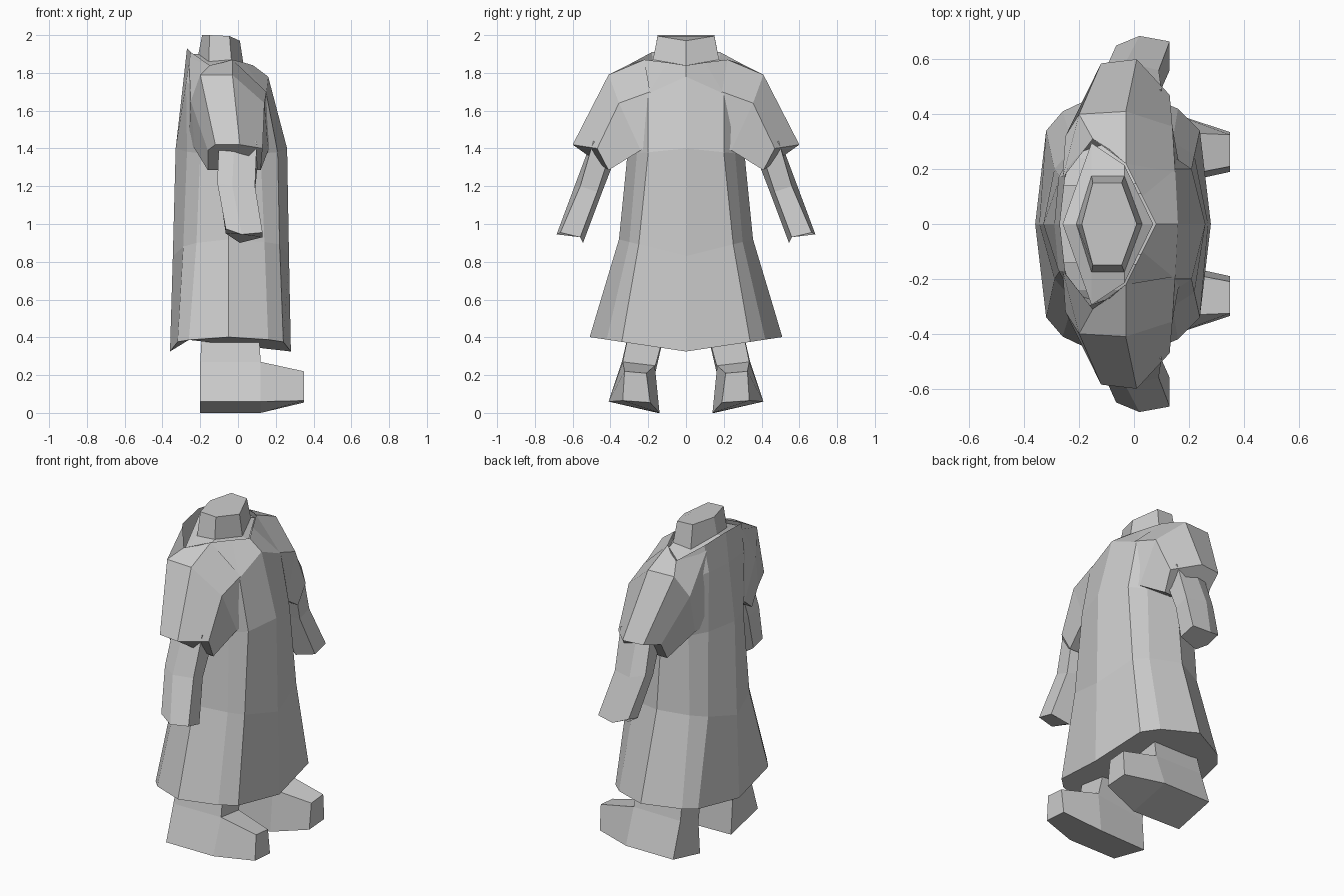
import bpy, bmesh


def loft(name, rings, cap_start=True, cap_end=True, mirror=False):
    """Skin a stack of equal-length point rings; optionally mirror across y."""
    bm = bmesh.new()
    vs = [[bm.verts.new(p) for p in r] for r in rings]
    n = len(rings[0])
    for a, b in zip(vs, vs[1:]):
        for i in range(n):
            j = (i + 1) % n
            bm.faces.new((a[i], a[j], b[j], b[i]))
    if cap_start:
        bm.faces.new(vs[0][::-1])
    if cap_end:
        bm.faces.new(vs[-1])
    bmesh.ops.recalc_face_normals(bm, faces=bm.faces)
    mesh = bpy.data.meshes.new(name)
    bm.to_mesh(mesh)
    bm.free()
    ob = bpy.data.objects.new(name, mesh)
    bpy.context.collection.objects.link(ob)
    if mirror:
        m = ob.modifiers.new("mirror", 'MIRROR')
        m.use_axis = (False, True, False)
        m.use_mirror_merge = False
    return ob


def full(half):
    """Complete a ring from its +y half (first and last points on y = 0)."""
    return half + [(x, -y, z) for x, y, z in half[-2:0:-1]]


def level(points, z, slope):
    """Half ring whose height rises with the distance from the centre."""
    return [(x, y, z + slope * y) for x, y in points]


# robe: hem, skirt, waist, chest, neckline
hem = level([(.28, 0), (.24, .34), (.16, .42), (-.05, .51), (-.26, .41), (-.32, .34), (-.36, 0)], .325, .15)
skirt = level([(.27, 0), (.22, .25), (.14, .3), (-.05, .355), (-.22, .28), (-.29, .2), (-.345, 0)], .83, .25)
waist = level([(.26, 0), (.21, .2), (.12, .26), (-.05, .31), (-.2, .26), (-.27, .17), (-.33, 0)], 1.4, -.1)
chest = [(.16, 0, 1.78), (.15, .2, 1.69), (.08, .29, 1.69), (-.05, .35, 1.72),
         (-.2, .31, 1.72), (-.275, .17, 1.75), (-.29, 0, 1.75)]
neckline = [(.08, 0, 1.84), (.03, .1, 1.855), (-.03, .22, 1.87), (-.09, .27, 1.855),
            (-.15, .31, 1.84), (-.25, .18, 1.91), (-.27, 0, 1.93)]
loft("robe", [full(r) for r in (hem, skirt, waist, chest, neckline)], cap_end=False)

# neck with the collar lining that fills the neckline
lining = [(.07, 0, 1.825), (-.035, .215, 1.855), (-.155, .295, 1.825), (-.26, 0, 1.9)]
neck_base = [(.03, 0, 1.84), (-.035, .175, 1.87), (-.155, .175, 1.86), (-.21, 0, 1.9)]
neck_top = [(.01, 0, 1.97), (-.045, .15, 1.995), (-.15, .15, 2.0), (-.19, 0, 2.0)]
loft("neck", [full(r) for r in (lining, neck_base, neck_top)], cap_start=False)

# sleeves: top back, top front, front, front bottom, back bottom, back
sleeve_root = [(-.15, .31, 1.84), (-.03, .22, 1.87), (.15, .19, 1.7),
               (.2, .15, 1.42), (-.26, .14, 1.42), (-.26, .17, 1.88)]
sleeve_shoulder = [(-.2, .4, 1.79), (-.03, .41, 1.79), (.14, .355, 1.64),
                   (.16, .24, 1.39), (-.23, .24, 1.4), (-.25, .32, 1.65)]
sleeve_cuff = [(-.12, .585, 1.42), (.01, .6, 1.42), (.13, .47, 1.4),
               (.12, .41, 1.285), (-.16, .41, 1.285), (-.16, .47, 1.39)]
loft("sleeves", [sleeve_root, sleeve_shoulder, sleeve_cuff], cap_start=False, mirror=True)

# forearms
arm_top = [(-.1, .48, 1.44), (-.02, .5, 1.44), (.1, .49, 1.44),
           (.11, .4, 1.38), (0, .37, 1.36), (-.1, .39, 1.38)]
arm_mid = [(-.11, .55, 1.22), (-.03, .59, 1.2), (.09, .56, 1.2),
           (.09, .47, 1.17), (0, .44, 1.18), (-.1, .46, 1.19)]
arm_end = [(-.065, .65, .975), (.02, .685, .945), (.13, .665, .955),
           (.13, .56, .93), (.01, .545, .9), (-.065, .56, .95)]
loft("forearms", [arm_top, arm_mid, arm_end], mirror=True)

# boot shafts
loft("boot_shafts", [
    [(-.2, .15, 0), (.12, .14, 0), (.12, .41, .06), (-.2, .41, .06)],
    [(-.2, .165, .2), (.12, .165, .24), (.12, .335, .27), (-.2, .34, .27)],
    [(-.19, .11, .44), (.11, .11, .44), (.11, .3, .44), (-.19, .3, .44)]], mirror=True)

# boot toes
loft("boot_toes", [
    [(.12, .14, 0), (.12, .41, .06), (.12, .335, .27), (.12, .165, .25)],
    [(.35, .19, .055), (.35, .335, .065), (.35, .325, .22), (.35, .21, .21)]],
    cap_start=False, mirror=True)
